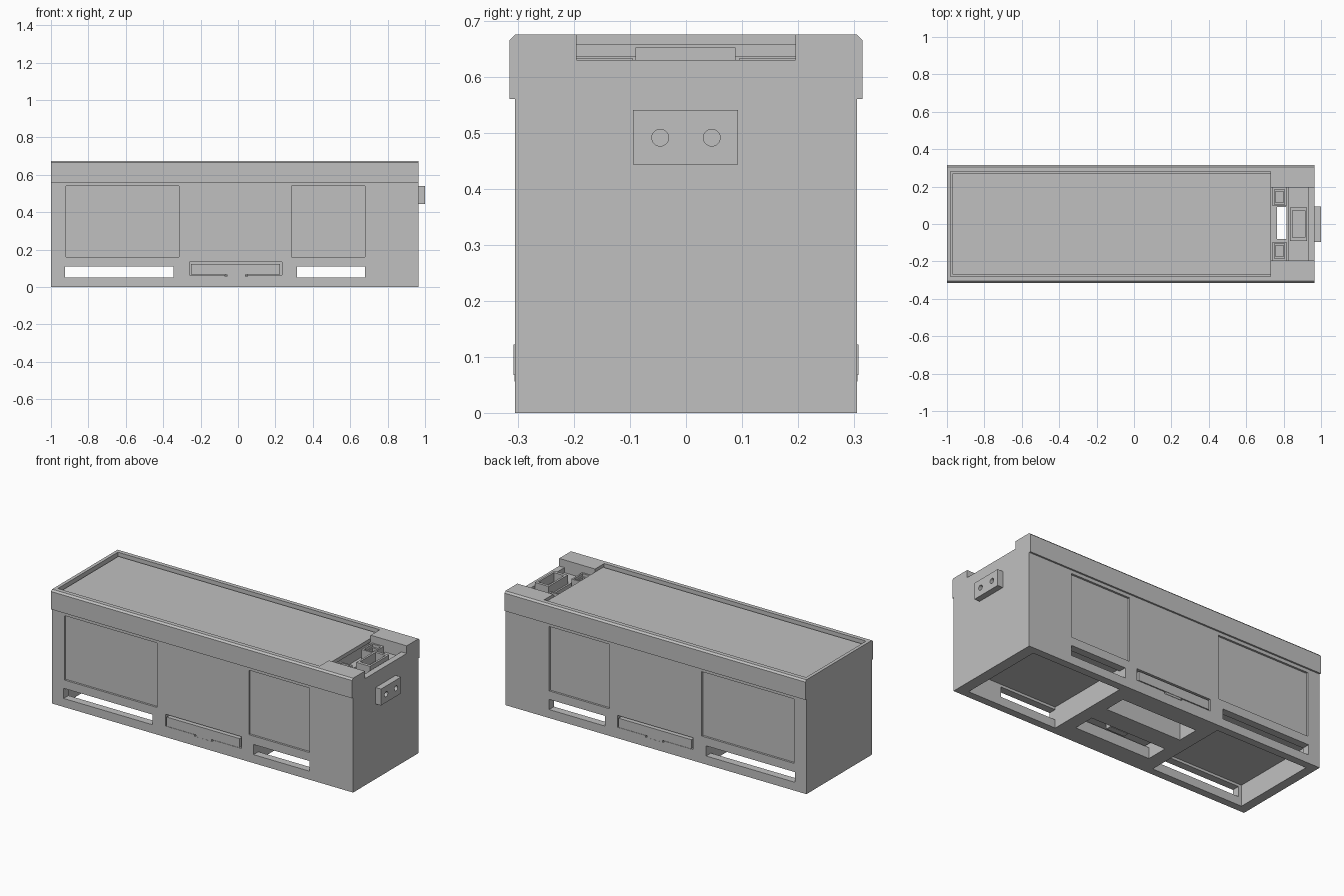
import bpy
import bmesh
from mathutils import Matrix, Vector

old = bpy.data.objects.get("Cube")
if old:
    bpy.data.objects.remove(old, do_unlink=True)

grey = bpy.data.materials.new("plain grey")
grey.use_nodes = True
grey.diffuse_color = (0.53, 0.53, 0.53, 1)
grey.node_tree.nodes["Principled BSDF"].inputs["Base Color"].default_value = (0.53, 0.53, 0.53, 1)


def finish(name, bm):
    bmesh.ops.recalc_face_normals(bm, faces=bm.faces)
    mesh = bpy.data.meshes.new(name)
    bm.to_mesh(mesh)
    bm.free()
    mesh.materials.append(grey)
    obj = bpy.data.objects.new(name, mesh)
    bpy.context.collection.objects.link(obj)
    return obj


def box(name, x, y, z):
    """Box from (low, high) ranges on each axis."""
    bm = bmesh.new()
    low, high = Vector((x[0], y[0], z[0])), Vector((x[1], y[1], z[1]))
    size = Matrix.Diagonal((high - low).to_4d())
    size[3][3] = 1
    bmesh.ops.create_cube(bm, size=1, matrix=Matrix.Translation((low + high) / 2) @ size)
    return finish(name, bm)


def cylinder_x(name, x, y, z, radius):
    bm = bmesh.new()
    place = Matrix.Translation(((x[0] + x[1]) / 2, y, z)) @ Matrix.Rotation(1.5708, 4, "Y")
    bmesh.ops.create_cone(bm, cap_ends=True, segments=32, radius1=radius, radius2=radius,
                          depth=x[1] - x[0], matrix=place)
    return finish(name, bm)


def prism_x(name, profile, x0, x1):
    """Extrude a (y, z) profile along x."""
    bm = bmesh.new()
    face = bm.faces.new([bm.verts.new((x0, y, z)) for y, z in profile])
    new = bmesh.ops.extrude_face_region(bm, geom=[face])["geom"]
    verts = [v for v in new if isinstance(v, bmesh.types.BMVert)]
    bmesh.ops.translate(bm, verts=verts, vec=(x1 - x0, 0, 0))
    return finish(name, bm)


def cut(target, cutter):
    """Subtract the cutter, then delete it."""
    cutter.hide_render = True
    mod = target.modifiers.new("cut", "BOOLEAN")
    mod.operation = "DIFFERENCE"
    mod.solver = "EXACT"
    mod.object = cutter
    bpy.context.view_layer.objects.active = target
    bpy.ops.object.modifier_apply(modifier=mod.name)
    bpy.data.objects.remove(cutter, do_unlink=True)


def cut_box(target, x, y, z):
    cut(target, box("cutter", x, y, z))


def span(sign, a, b):
    return tuple(sorted((sign * a, sign * b)))


# Body with a wider chamfered band around the top
half = [(0.305, 0), (0.305, 0.56), (0.315, 0.56), (0.315, 0.665), (0.305, 0.675)]
body = prism_x("body", half + [(-y, z) for y, z in reversed(half)], -1, 0.965)

# Lid recess, end compartment and the lowered end wall
cut_box(body, (-0.98, 0.73), (-0.28, 0.28), (0.64, 0.8))
cut_box(body, (0.72, 0.93), (-0.195, 0.195), (0.57, 0.8))
cut_box(body, (0.9, 1.1), (-0.195, 0.195), (0.63, 0.8))

# Underside pockets, and the shaft that joins one to the compartment
pockets = [(-0.945, -0.345), (0.315, 0.9)]
for x in pockets:
    cut_box(body, x, (-0.26, 0.26), (-0.1, 0.125))
cut_box(body, (0.765, 0.815), (-0.08, 0.09), (0.1, 0.6))

# Both long sides: shallow windows, low slots and latch openings
for side in (-1, 1):
    for x in [(-0.92, -0.315), (0.285, 0.68)]:
        cut_box(body, x, span(side, 0.293, 0.4), (0.16, 0.54))
    for x in [(-0.925, -0.345), (0.315, 0.68)]:
        cut_box(body, x, span(side, 0.25, 0.4), (0.05, 0.11))
    cut_box(body, (-0.26, 0.235), span(side, 0.06, 0.19), (-0.1, 0.135))
    cut_box(body, (-0.26, 0.235), span(side, 0.18, 0.4), (0.065, 0.135))
    cut_box(body, (-0.07, 0.05), span(side, 0.27, 0.4), (0.055, 0.08))

# Lid set in the recess with a narrow groove around it
box("lid", (-0.97, 0.73), (-0.27, 0.27), (0.635, 0.657))

# Side latches: outer bar, centre tab and stem reaching inward
for side, label in ((-1, "front"), (1, "back")):
    box(label + "_latch_bar", (-0.25, 0.225), span(side, 0.275, 0.308), (0.068, 0.122))
    box(label + "_latch_tab", (-0.06, 0.04), span(side, 0.27, 0.306), (0.056, 0.075))
    box(label + "_latch_plate", (-0.25, 0.225), span(side, 0.16, 0.28), (0.08, 0.115))
    box(label + "_latch_grip", (-0.07, 0.05), span(side, 0.13, 0.165), (0.05, 0.115))

# Two square sockets inside the compartment
for side, label in ((-1, "front"), (1, "back")):
    socket = box(label + "_socket", (0.74, 0.815), span(side, 0.095, 0.195), (0.565, 0.632))
    cut_box(socket, (0.75, 0.805), span(side, 0.105, 0.185), (0.615, 0.7))
    cut_box(socket, (0.757, 0.798), span(side, 0.115, 0.175), (0.58, 0.7))

# Small open tray and ledge behind the end wall
tray = box("tray", (0.835, 0.925), (-0.09, 0.088), (0.565, 0.652))
cut_box(tray, (0.847, 0.913), (-0.072, 0.072), (0.59, 0.7))
box("tray_ledge", (0.825, 0.935), (-0.195, 0.195), (0.565, 0.6))

# Connector block with two round holes on the end
plug = box("connector", (0.96, 1), (-0.095, 0.093), (0.443, 0.54))
for y in (-0.046, 0.046):
    cut(plug, cylinder_x("cutter", (0.975, 1.05), y, 0.491, 0.015))
